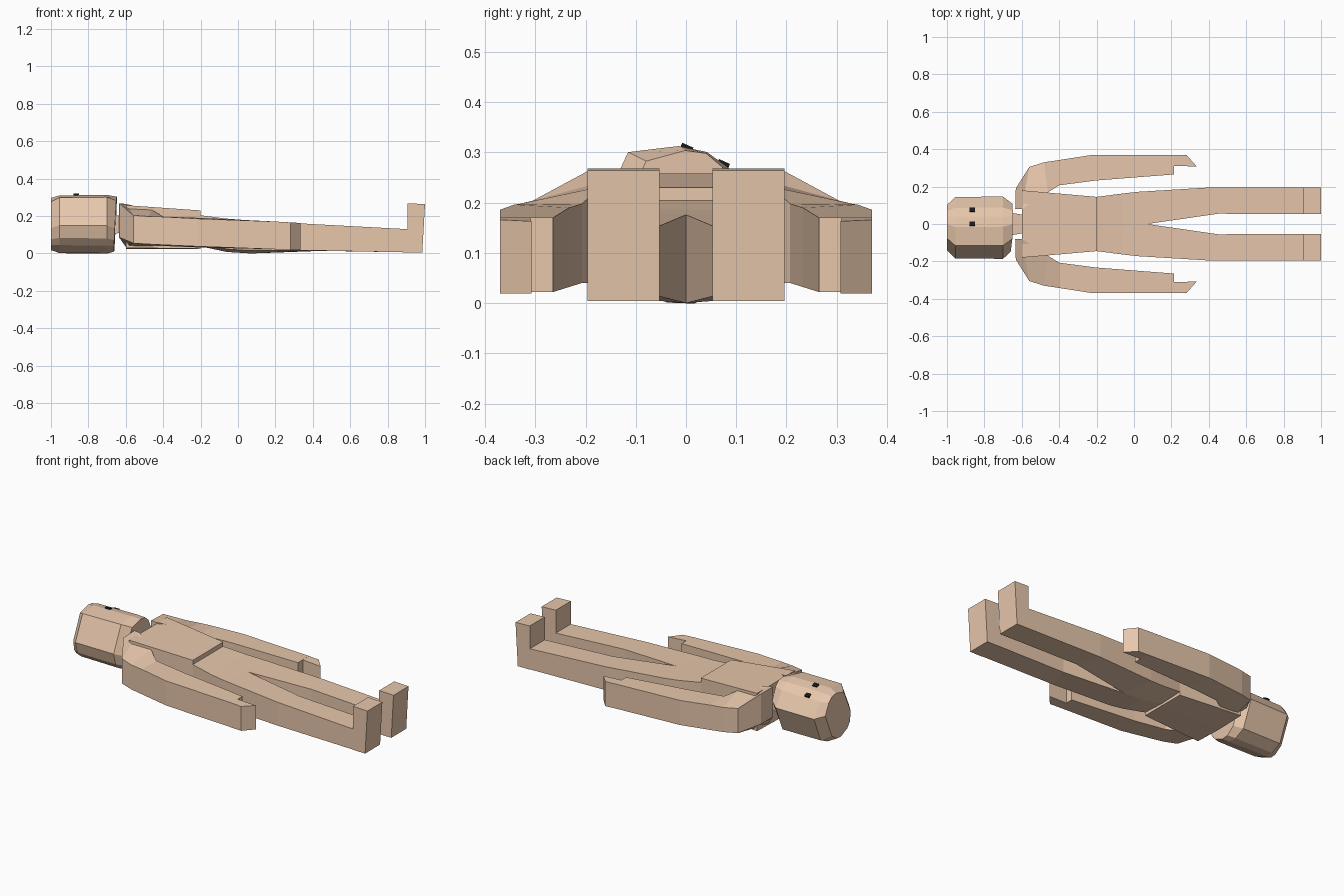
import bpy, bmesh, math
from mathutils import Matrix

if "Cube" in bpy.data.objects:
    bpy.data.objects.remove(bpy.data.objects["Cube"])

def material(name, color):
    m = bpy.data.materials.new(name)
    m.diffuse_color = color
    m.use_nodes = True
    m.node_tree.nodes["Principled BSDF"].inputs["Base Color"].default_value = m.diffuse_color
    return m

CLAY = material("clay", (0.80, 0.57, 0.41, 1))
BLACK = material("black", (0.01, 0.01, 0.01, 1))

def loft(name, rings, mat=CLAY, mirror=False):
    """Skin a list of equal-length rings and cap both ends."""
    bm = bmesh.new()
    vs = [[bm.verts.new(p) for p in r] for r in rings]
    n = len(rings[0])
    for a, b in zip(vs, vs[1:]):
        for i in range(n):
            j = (i + 1) % n
            bm.faces.new((a[i], a[j], b[j], b[i]))
    bm.faces.new(vs[0])
    bm.faces.new(vs[-1])
    bmesh.ops.recalc_face_normals(bm, faces=bm.faces)
    if mirror:  # open the seam on the mirror plane
        seam = [f for f in bm.faces if all(abs(v.co.y) < 1e-5 for v in f.verts)]
        bmesh.ops.delete(bm, geom=seam, context='FACES')
    me = bpy.data.meshes.new(name)
    bm.to_mesh(me)
    bm.free()
    me.materials.append(mat)
    ob = bpy.data.objects.new(name, me)
    bpy.context.collection.objects.link(ob)
    if mirror:
        mod = ob.modifiers.new("mirror", 'MIRROR')
        mod.use_axis = (False, True, False)
        mod.use_clip = True
    return ob

def section(inner, outer):
    """Four-point ring from two (x, y, bottom z, top z) edges."""
    (xi, yi, bi, ti), (xo, yo, bo, to) = inner, outer
    return [(xi, yi, bi), (xo, yo, bo), (xo, yo, to), (xi, yi, ti)]

def box(name, x0, x1, y0, y1, z0, z1, mat=CLAY, mirror=False):
    return loft(name, [section((x, y0, z0, z1), (x, y1, z0, z1)) for x in (x0, x1)], mat, mirror)

# Torso: tapered slab
loft("torso", [
    section((-0.60, 0, 0.025, 0.258), (-0.60, 0.18, 0.03, 0.258)),
    section((-0.20, 0, 0.025, 0.23), (-0.20, 0.145, 0.025, 0.23))], mirror=True)

# Pelvis and legs
loft("legs", [
    section((-0.20, 0, 0.038, 0.204), (-0.20, 0.145, 0.045, 0.204)),
    section((-0.06, 0, 0.008, 0.186), (-0.06, 0.163, 0.024, 0.186)),
    section((0.07, 0, 0.0, 0.176), (0.02, 0.172, 0.018, 0.18)),
    section((0.45, 0.055, 0.014, 0.153), (0.40, 0.195, 0.016, 0.157)),
    section((0.905, 0.053, 0.006, 0.13), (0.905, 0.195, 0.006, 0.13)),
    section((0.985, 0.053, 0.004, 0.13), (0.985, 0.195, 0.004, 0.13))], mirror=True)

# Feet pointing up
foot = [(0.905, 0.005), (0.985, 0.004), (1.0, 0.264), (0.905, 0.268)]
loft("feet", [[(x, y, z) for x, z in foot] for y in (0.053, 0.196)], mirror=True)

# Shoulders, arms and hands
loft("arms", [
    section((-0.635, 0.08, 0.085, 0.268), (-0.632, 0.19, 0.085, 0.266)),
    section((-0.60, 0.08, 0.035, 0.265), (-0.56, 0.305, 0.055, 0.204)),
    section((-0.46, 0.17, 0.04, 0.232), (-0.48, 0.33, 0.05, 0.198)),
    section((-0.40, 0.207, 0.04, 0.198), (-0.40, 0.342, 0.046, 0.196)),
    section((-0.20, 0.233, 0.032, 0.19), (-0.22, 0.37, 0.038, 0.186)),
    section((0.215, 0.265, 0.022, 0.17), (0.215, 0.37, 0.022, 0.17)),
], mirror=True)
loft("hands", [
    section((0.21, 0.31, 0.022, 0.17), (0.21, 0.37, 0.022, 0.17)),
    section((0.335, 0.308, 0.019, 0.163), (0.28, 0.37, 0.019, 0.166))], mirror=True)

# Neck
loft("neck", [
    section((-0.72, -0.07, 0.09, 0.21), (-0.72, 0.07, 0.09, 0.21)),
    section((-0.595, -0.05, 0.12, 0.20), (-0.595, 0.05, 0.12, 0.20))])

# Head: faceted profile lofted along x, rolled to one side
half = [(0.056, 0.139), (0.143, 0.087), (0.146, -0.08), (0.10, -0.135), (0.05, -0.155)]
profile = [(0, 0.151)] + half + [(-u, w) for u, w in reversed(half)]
# (x, width scale, depth scale, chin shear)
steps = [(-1.0, 0.68, 0.93, 0.0), (-0.955, 1.0, 0.98, 0.0), (-0.70, 1.0, 1.0, 0.0), (-0.655, 0.72, 0.98, 0.05)]
roll = Matrix.Translation((0, -0.02, 0.163)) @ Matrix.Rotation(math.radians(-24), 4, 'X')
head = loft("head", [[(x + k * w, u * su, w * sw) for u, w in profile] for x, su, sw, k in steps])
head.data.transform(roll)

# Eyes
for side, u in (("left", 0.04), ("right", -0.04)):
    eye = box("eye_" + side, -0.88, -0.85, u - 0.012, u + 0.012, 0.13, 0.148, BLACK)
    eye.data.transform(roll)
